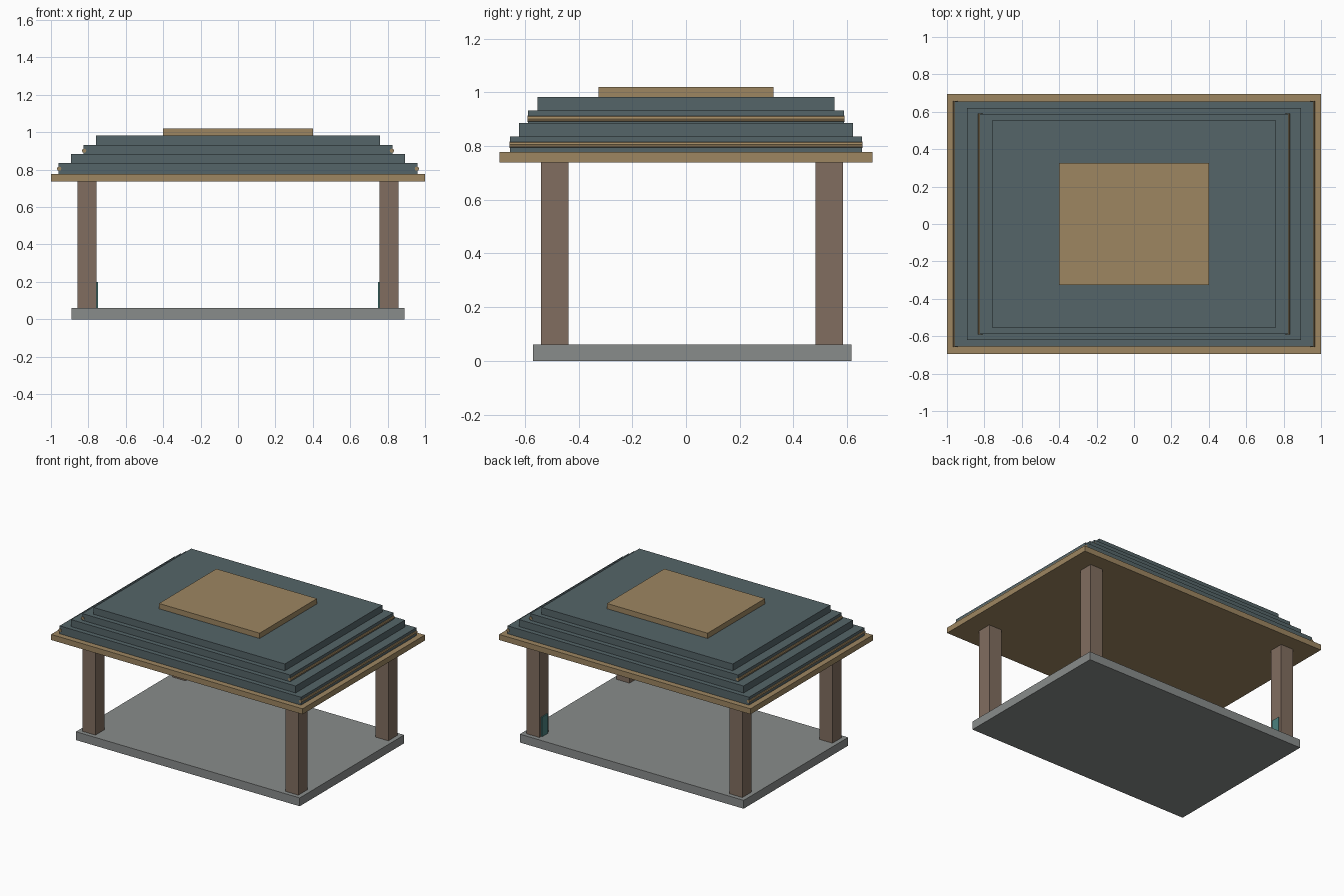
import bpy, math

if "Cube" in bpy.data.objects:
    bpy.data.objects.remove(bpy.data.objects["Cube"])


def material(name, rgb):
    m = bpy.data.materials.new(name)
    m.diffuse_color = (*rgb, 1)
    m.use_nodes = True
    m.node_tree.nodes["Principled BSDF"].inputs["Base Color"].default_value = m.diffuse_color
    return m


STONE = material("stone", (0.25, 0.265, 0.26))
WOOD = material("wood", (0.22, 0.155, 0.115))
TAN = material("tan_wood", (0.34, 0.24, 0.12))
TILE = material("slate_tile", (0.09, 0.13, 0.14))
TEAL = material("teal", (0.07, 0.22, 0.21))


def finish(name, mat):
    ob = bpy.context.object
    ob.name = ob.data.name = name
    ob.data.materials.append(mat)
    return ob


def box(name, mat, x, y, z):
    """Box from (min, max) pairs on each axis."""
    bpy.ops.mesh.primitive_cube_add(size=1, location=[sum(p) / 2 for p in (x, y, z)])
    ob = finish(name, mat)
    ob.scale = [p[1] - p[0] for p in (x, y, z)]
    bpy.ops.object.transform_apply(location=False, rotation=False, scale=True)
    return ob


def rod(name, mat, x, z, half_length, radius):
    """Low-poly rod running front to back."""
    bpy.ops.mesh.primitive_cylinder_add(vertices=8, radius=radius, depth=2 * half_length,
                                        location=(x, 0, z), rotation=(math.pi / 2, 0, 0))
    return finish(name, mat)


# Floor slab, slightly behind the roof centre
box("floor_slab", STONE, (-0.89, 0.89), (-0.57, 0.616), (0, 0.06))

# Four posts, with small plates on the inner faces of the back pair
for side, s in (("left", -1), ("right", 1)):
    px = sorted((s * 0.756, s * 0.858))
    for end, y in (("front", (-0.54, -0.438)), ("back", (0.482, 0.585))):
        box(f"{end}_{side}_post", WOOD, px, y, (0.03, 0.75))
    box(f"{side}_post_plate", TEAL, sorted((s * 0.748, s * 0.76)), (0.5, 0.565), (0.06, 0.2))

# Eave board
box("eave_board", TAN, (-1, 1), (-0.695, 0.695), (0.738, 0.778))

# Stepped roof tiers, edge rods on every second tier
levels = (0.777, 0.835, 0.885, 0.933, 0.982)
for i in range(4):
    hx, hy = 0.96 - 0.0667 * i, 0.655 - 0.0337 * i
    box(f"roof_tier_{i + 1}", TILE, (-hx, hx), (-hy, hy), (levels[i], levels[i + 1]))
    if i % 2 == 0:
        for side, s in (("left", -1), ("right", 1)):
            rod(f"{side}_edge_rod_{i + 1}", TAN, s * (hx - 0.004), 0.805 + 0.048 * i,
                hy + 0.003, 0.0118)

# Ridge cap
box("roof_cap", TAN, (-0.4, 0.4), (-0.326, 0.326), (0.98, 1.02))
